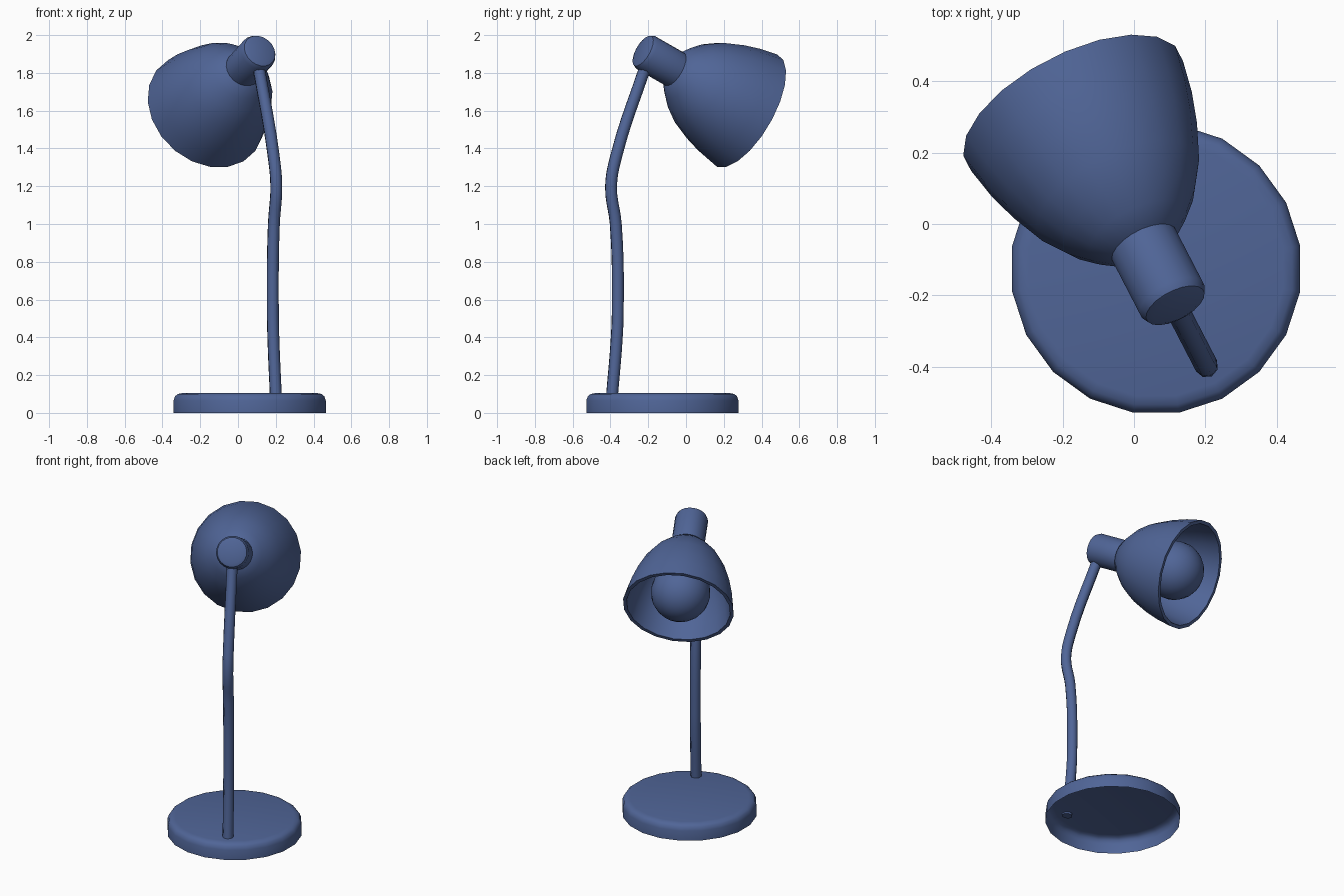
import bpy, bmesh, math
from mathutils import Vector, Matrix

if "Cube" in bpy.data.objects:
    bpy.data.objects.remove(bpy.data.objects["Cube"], do_unlink=True)

# One painted-metal colour for the whole lamp
blue = bpy.data.materials.new("slate_blue")
blue.use_nodes = True
COLOUR = (0.08, 0.13, 0.31, 1)
blue.diffuse_color = COLOUR
blue.node_tree.nodes["Principled BSDF"].inputs["Base Color"].default_value = COLOUR

BASE = Vector((0.062, -0.125, 0))      # centre of the foot
REACH = Vector((-0.46, 0.888, 0))      # horizontal direction the lamp faces
TILT = math.radians(27)
AIM = (REACH * math.cos(TILT) - Vector((0, 0, math.sin(TILT)))).normalized()


def in_plane(s, z):
    """Point in the lamp's plane of symmetry."""
    return BASE + REACH * s + Vector((0, 0, z))


HEAD = Matrix.Translation(in_plane(0.505, 1.6)) @ AIM.to_track_quat('Z', 'Y').to_matrix().to_4x4()


def finish(obj, angle=40):
    obj.data.materials.clear()
    obj.data.materials.append(blue)
    bpy.ops.object.select_all(action='DESELECT')
    obj.select_set(True)
    bpy.context.view_layer.objects.active = obj
    bpy.ops.object.shade_smooth_by_angle(angle=math.radians(angle))


def lathe(name, profile, matrix, sides=20, closed=False):
    """Turn (radius, height) points round local z; radius 0 closes a pole."""
    bm = bmesh.new()
    verts = [bm.verts.new((r, 0, z)) for r, z in profile]
    pairs = list(zip(verts, verts[1:]))
    if closed:
        pairs.append((verts[-1], verts[0]))
    edges = [bm.edges.new(p) for p in pairs]
    bmesh.ops.spin(bm, geom=verts + edges, cent=(0, 0, 0), axis=(0, 0, 1),
                   angle=math.tau, steps=sides, use_duplicate=False)
    bmesh.ops.remove_doubles(bm, verts=bm.verts, dist=0.0005)
    # Half a step of turn puts flat sides square to the axes
    bmesh.ops.rotate(bm, verts=bm.verts, cent=(0, 0, 0),
                     matrix=Matrix.Rotation(math.pi / sides, 3, 'Z'))
    bmesh.ops.transform(bm, matrix=matrix, verts=bm.verts)
    bmesh.ops.recalc_face_normals(bm, faces=bm.faces)
    mesh = bpy.data.meshes.new(name)
    bm.to_mesh(mesh)
    bm.free()
    obj = bpy.data.objects.new(name, mesh)
    bpy.context.collection.objects.link(obj)
    finish(obj)
    return obj


# Foot: a shallow rounded dish, open underneath
lathe("base", [(0.408, 0), (0.408, 0.065), (0.4, 0.088), (0.385, 0.1),
               (0.36, 0.105), (0, 0.105)], Matrix.Translation(BASE))

# Shade: outer bell, folded over the rim to an inner bell
outer = [(0.095, -0.49), (0.15, -0.44), (0.2, -0.385), (0.25, -0.305),
         (0.293, -0.195), (0.32, -0.1), (0.338, 0)]
inner = [(r - 0.022, z - 0.004 if z < -0.05 else z) for r, z in reversed(outer)]
lathe("shade", outer + inner, HEAD, closed=True)

# Socket: capped cylinder with a softened back edge
lathe("socket", [(0, -0.705), (0.07, -0.705), (0.09, -0.697), (0.1, -0.675),
                 (0.1, -0.483), (0, -0.483)], HEAD)

# Bulb: round globe on a short neck
R, MID = 0.18, -0.115
globe = [(R * math.sin(a), MID + R * math.cos(a))
         for a in (math.pi * i / 14 for i in range(13))]
lathe("bulb", globe + [(0.065, -0.33), (0.06, -0.485), (0, -0.485)], HEAD)

# Stem: gently bent tube from the foot to the socket
curve = bpy.data.curves.new("stem", 'CURVE')
curve.dimensions = '3D'
curve.bevel_depth = 0.033
curve.bevel_resolution = 2
curve.resolution_u = 5
curve.use_fill_caps = True
path = [(-0.3, 0.095), (-0.272, 0.4), (-0.266, 0.55), (-0.278, 1.0),
        (-0.306, 1.2), (-0.272, 1.37), (-0.114, 1.8), (-0.09, 1.865)]
spline = curve.splines.new('BEZIER')
spline.bezier_points.add(len(path) - 1)
for point, (s, z) in zip(spline.bezier_points, path):
    point.co = in_plane(s, z)
    point.handle_left_type = point.handle_right_type = 'AUTO'
stem = bpy.data.objects.new("stem", curve)
bpy.context.collection.objects.link(stem)
bpy.ops.object.select_all(action='DESELECT')
stem.select_set(True)
bpy.context.view_layer.objects.active = stem
bpy.ops.object.convert(target='MESH')
finish(bpy.context.view_layer.objects.active, 50)
